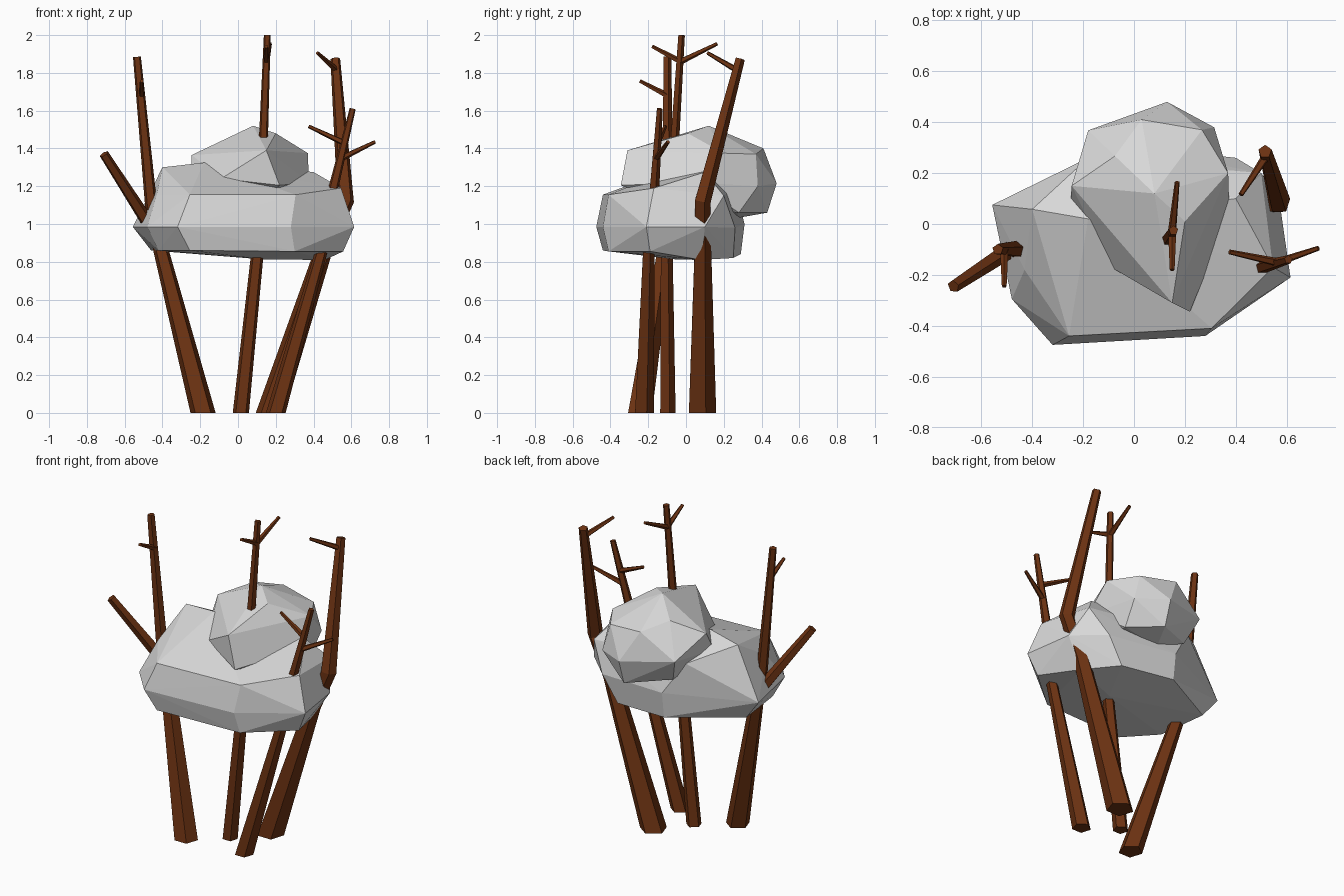
import bpy, bmesh, math
from mathutils import Vector


def material(name, rgb):
    m = bpy.data.materials.new(name)
    m.diffuse_color = (*rgb, 1)
    return m


GREY = material("pale grey", (0.70, 0.70, 0.70))
BROWN = material("bark brown", (0.15, 0.032, 0.006))


def finish(bm, name, mat):
    bmesh.ops.recalc_face_normals(bm, faces=bm.faces)
    me = bpy.data.meshes.new(name)
    bm.to_mesh(me)
    bm.free()
    me.materials.append(mat)
    bpy.context.collection.objects.link(bpy.data.objects.new(name, me))


def clump(name, pts):
    """Faceted boulder-like clump: convex hull of its corner points."""
    bm = bmesh.new()
    for p in pts:
        bm.verts.new(p)
    out = bmesh.ops.convex_hull(bm, input=bm.verts)
    loose = [v for v in bm.verts if not v.link_faces]
    bmesh.ops.delete(bm, geom=loose, context='VERTS')
    finish(bm, name, GREY)


def stick(name, path, sides=5, flat_base=False):
    """Tapered tube through (x, y, z, radius) points."""
    bm = bmesh.new()
    pts = [Vector(p[:3]) for p in path]
    rings = []
    for i, p in enumerate(pts):
        d = (pts[min(i + 1, len(pts) - 1)] - pts[max(i - 1, 0)]).normalized()
        if flat_base and i == 0:
            d = Vector((0, 0, 1))
        q = Vector((0, 0, 1)).rotation_difference(d)
        r = path[i][3]
        rings.append([bm.verts.new(p + q @ Vector((r * math.cos(a), r * math.sin(a), 0)))
                      for a in (2 * math.pi * (k + 0.25) / sides for k in range(sides))])
    for a, b in zip(rings, rings[1:]):
        for k in range(sides):
            j = (k + 1) % sides
            bm.faces.new((a[k], a[j], b[j], b[k]))
    bm.faces.new(rings[0])
    bm.faces.new(rings[-1])
    finish(bm, name, BROWN)


# Foliage clumps
clump("lower_foliage", [
    # underside
    (-.46, .06, .86), (-.42, -.26, .86), (-.255, -.44, .86), (.30, -.41, .855),
    (.557, -.19, .855), (.46, .08, .81), (.14, -.05, .812), (.30, .25, .82), (-.05, .29, .84),
    # widest ring
    (-.557, .075, .985), (-.48, -.295, .985), (-.32, -.475, .985), (.28, -.44, .985),
    (.615, -.21, .985), (.57, .10, .985), (.40, .26, .98), (-.05, .31, 1.0),
    # shoulders and crown
    (-.43, -.18, 1.155), (-.255, -.44, 1.155), (.305, -.41, 1.155), (.546, -.17, 1.19),
    (.50, .20, 1.15), (-.40, .058, 1.30), (-.18, .02, 1.325), (.40, .10, 1.275), (-.18, .26, 1.2)])
clump("upper_foliage", [
    # underside
    (.05, .26, 1.03), (.13, .43, 1.06), (.30, .28, 1.06), (-.12, .30, 1.1), (.1, -.1, 1.1),
    # widest ring
    (-.25, .08, 1.24), (-.245, .15, 1.365), (-.18, .368, 1.25), (.13, .48, 1.215),
    (.315, .38, 1.2), (.375, .04, 1.22), (.22, -.345, 1.205), (-.09, -.17, 1.24),
    # crown
    (.15, -.31, 1.39), (.37, .20, 1.375), (.267, .37, 1.37), (.03, .41, 1.40),
    (-.075, .267, 1.445), (.08, .12, 1.52), (.20, .01, 1.48)])

# Trunks: each runs from the ground through the foliage to its tip
stick("left_trunk", [(-.185, -.25, 0, .07), (-.41, -.115, .87, .042),
                     (-.46, -.1, 1.1, .034), (-.535, -.1, 1.885, .022)], flat_base=True)
stick("middle_trunk", [(.015, -.10, 0, .045), (.10, -.105, .82, .035),
                       (.135, -.06, 1.46, .025), (.155, -.025, 2.0, .019)], flat_base=True)
stick("front_right_trunk", [(.20, -.225, 0, .055), (.44, -.20, .85, .034),
                            (.50, -.17, 1.17, .028), (.607, -.14, 1.61, .017)], flat_base=True)
stick("back_right_trunk", [(.17, .08, 0, .08), (.46, .085, .88, .048),
                           (.57, .085, 1.12, .046), (.515, .285, 1.875, .027)], flat_base=True)

# Side branch and twigs
stick("left_side_branch", [(-.46, -.08, .98, .037), (-.71, -.245, 1.37, .026)])
twigs = [((-.51, -.10, 1.68), (-.51, -.245, 1.757)),
         ((.515, .26, 1.82), (.42, .115, 1.905)),
         ((.15, -.03, 1.86), (.15, -.18, 1.94)),
         ((.15, -.03, 1.86), (.17, .165, 1.955)),
         ((.56, -.15, 1.43), (.375, -.11, 1.517)),
         ((.55, -.155, 1.35), (.725, -.095, 1.435))]
for i, (a, b) in enumerate(twigs):
    stick(f"twig_{i + 1}", [(*a, .017), (*b, .010)])
